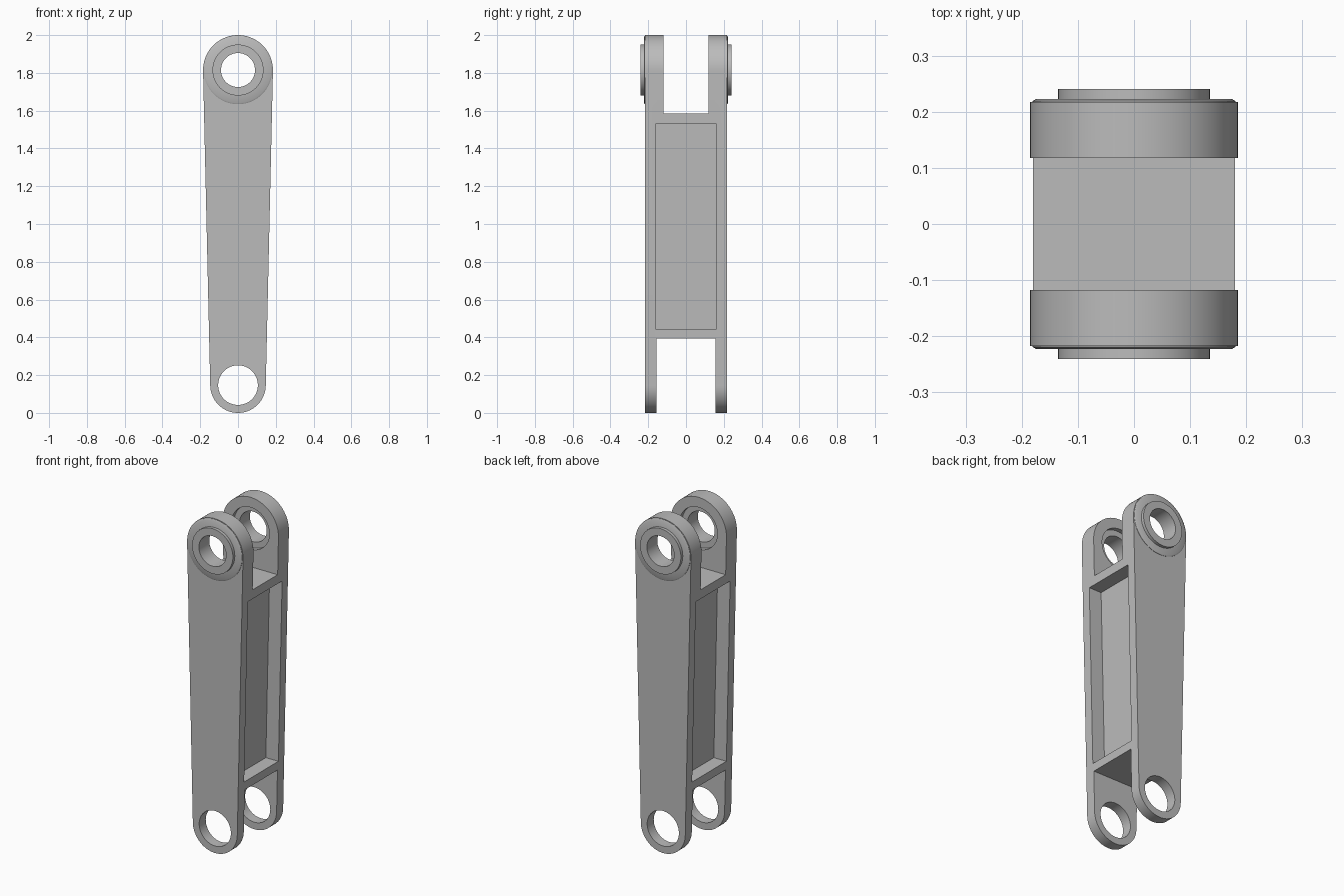
import bpy, bmesh
from math import pi, sin, cos, asin, radians

cube = bpy.data.objects.get("Cube")
if cube:
    bpy.data.objects.remove(cube, do_unlink=True)

grey = bpy.data.materials.new("plain_grey")
grey.use_nodes = True
grey.diffuse_color = (0.5, 0.5, 0.5, 1)
grey.node_tree.nodes["Principled BSDF"].inputs["Base Color"].default_value = (0.5, 0.5, 0.5, 1)

TOP_Z, TOP_R = 1.815, 0.185
LOW_Z, LOW_R = 0.147, 0.147
HALF_Y = 0.217
TILT = asin((TOP_R - LOW_R) / (TOP_Z - LOW_Z))
SEGS = 64


def make_object(name, bm):
    bmesh.ops.recalc_face_normals(bm, faces=bm.faces)
    mesh = bpy.data.meshes.new(name)
    bm.to_mesh(mesh)
    bm.free()
    mesh.materials.append(grey)
    obj = bpy.data.objects.new(name, mesh)
    bpy.context.collection.objects.link(obj)
    return obj


def prism(name, outline, y0, y1):
    """Extrude an (x, z) outline along y."""
    bm = bmesh.new()
    face = bm.faces.new([bm.verts.new((x, y0, z)) for x, z in outline])
    out = bmesh.ops.extrude_face_region(bm, geom=[face])
    verts = [v for v in out["geom"] if isinstance(v, bmesh.types.BMVert)]
    bmesh.ops.translate(bm, verts=verts, vec=(0, y1 - y0, 0))
    return make_object(name, bm)


def arc(z, r, start, end, n):
    return [(r * cos(start + (end - start) * i / n),
             z + r * sin(start + (end - start) * i / n)) for i in range(n + 1)]


def circle(z, r):
    return arc(z, r, 0, 2 * pi, SEGS)[:-1]


def box(z0, z1):
    return [(-1, z0), (1, z0), (1, z1), (-1, z1)]


def lathe(name, profile, side):
    """Ring of revolution about the upper pin axis, from a closed (r, y) profile."""
    bm = bmesh.new()
    rings = [[bm.verts.new((x, side * y, z)) for x, z in circle(TOP_Z, r)]
             for r, y in profile]
    for a, b in zip(rings, rings[1:] + rings[:1]):
        for i in range(SEGS):
            j = (i + 1) % SEGS
            bm.faces.new((a[i], a[j], b[j], b[i]))
    return make_object(name, bm)


def smooth(obj):
    bpy.ops.object.select_all(action="DESELECT")
    obj.select_set(True)
    bpy.context.view_layer.objects.active = obj
    bpy.ops.object.shade_smooth_by_angle(angle=radians(30))


def edge_x(z):
    """Half width of the tapered flank at a height."""
    return (LOW_R + (z - LOW_Z) * sin(TILT)) / cos(TILT)


# Tapered link body with rounded ends
outline = (arc(TOP_Z, TOP_R, -TILT, pi + TILT, 36)
           + arc(LOW_Z, LOW_R, pi + TILT, 2 * pi - TILT, 36))
body = prism("link_body", outline, -HALF_Y, HALF_Y)

# Fork slots, pin holes, inner counterbores and flank pockets
cutters = [
    prism("upper_slot", box(1.585, 3), -0.118, 0.118),
    prism("lower_slot", box(-1, 0.395), -0.155, 0.155),
    prism("upper_hole", circle(TOP_Z, 0.09), -1, 1),
    prism("lower_hole", circle(LOW_Z, 0.105), -1, 1),
    prism("counterbore", circle(TOP_Z, 0.125), -0.143, 0.143),
]
POCKET_LOW, POCKET_HIGH, DEPTH = 0.445, 1.53, 0.083
for side in (-1, 1):
    pocket = [(side * (edge_x(POCKET_LOW) - DEPTH), POCKET_LOW), (side, POCKET_LOW),
              (side, POCKET_HIGH), (side * (edge_x(POCKET_HIGH) - DEPTH), POCKET_HIGH)]
    cutters.append(prism("pocket", pocket, -0.162, 0.162))

bpy.context.view_layer.objects.active = body
for cutter in cutters:
    cutter.hide_render = True
    mod = body.modifiers.new("cut", "BOOLEAN")
    mod.operation = "DIFFERENCE"
    mod.solver = "EXACT"
    mod.object = cutter
    bpy.ops.object.modifier_apply(modifier=mod.name)
    bpy.data.objects.remove(cutter, do_unlink=True)
smooth(body)

# Chamfered cap and raised bushing on each outer face of the upper fork
for side, label in ((-1, "front"), (1, "back")):
    smooth(lathe(label + "_cap", [(0.1, 0.21), (0.181, 0.21), (0.181, 0.219),
                                  (0.174, 0.223), (0.1, 0.223)], side))
    smooth(lathe(label + "_bushing", [(0.09, 0.2), (0.135, 0.2),
                                      (0.135, 0.241), (0.09, 0.241)], side))
